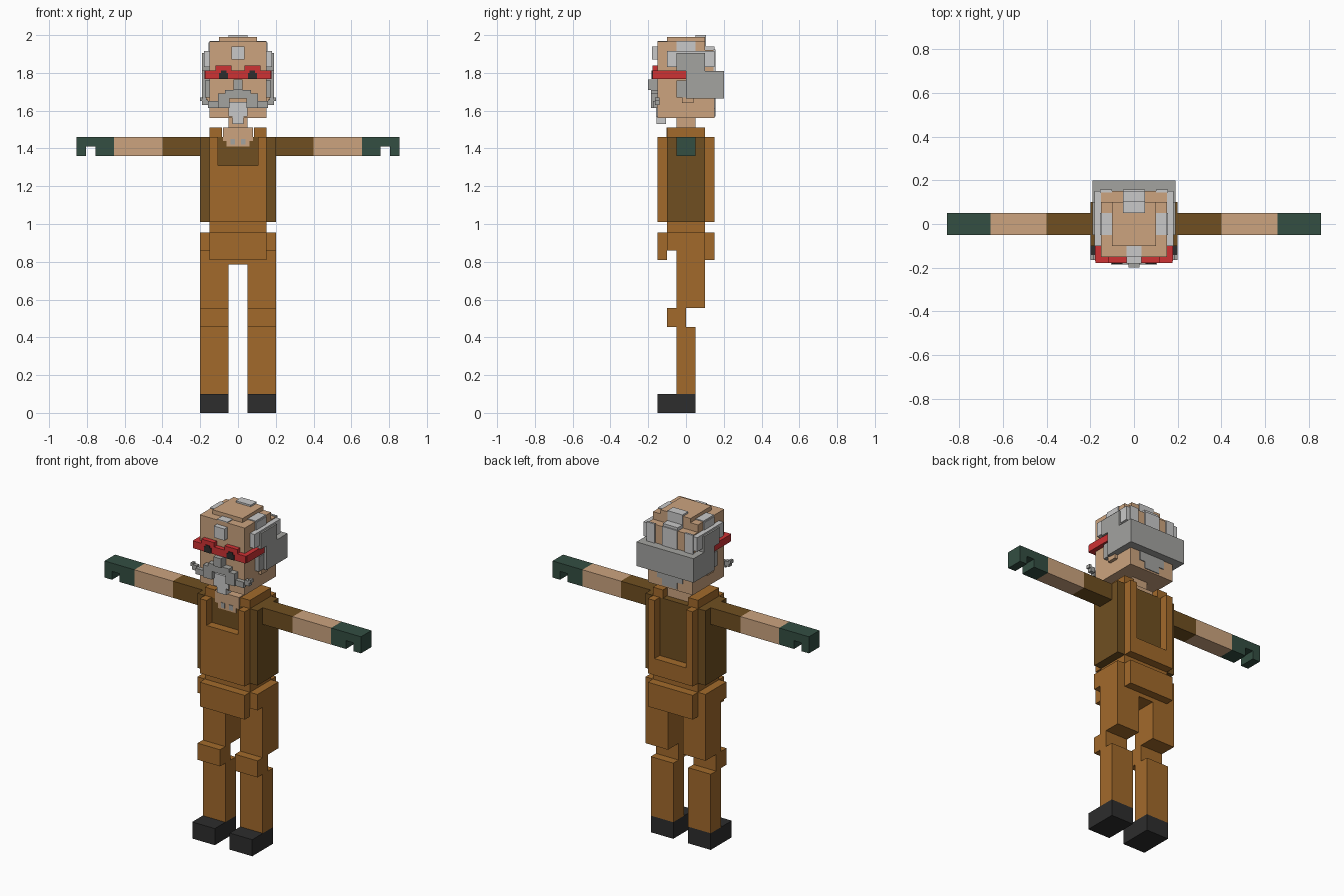
import bpy, bmesh


def material(name, rgb):
    m = bpy.data.materials.new(name)
    lin = [((c / 255 + 0.055) / 1.055) ** 2.4 for c in rgb]
    m.diffuse_color = (*lin, 1)
    return m


BROWN = material("brown cloth", (162, 106, 43))
DARK = material("dark brown cloth", (112, 79, 33))
SKIN = material("skin", (204, 164, 127))
GREEN = material("green glove", (51, 78, 66))
BLACK = material("black", (45, 45, 45))
RED = material("red frame", (206, 50, 52))
GREY = material("grey hair", (163, 163, 160))
LIGHT = material("light grey hair", (201, 201, 201))


def part(name, mat, *boxes, mirror=False):
    """Object made of boxes (x0, x1, y0, y1, z0, z1), optionally mirrored in x."""
    bm = bmesh.new()
    for x0, x1, y0, y1, z0, z1 in boxes:
        for s in ((1, -1) if mirror else (1,)):
            vs = bmesh.ops.create_cube(bm, size=1)["verts"]
            for v in vs:
                v.co = (s * (x0 + x1) / 2 + v.co.x * (x1 - x0),
                        (y0 + y1) / 2 + v.co.y * (y1 - y0),
                        (z0 + z1) / 2 + v.co.z * (z1 - z0))
    me = bpy.data.meshes.new(name)
    bm.to_mesh(me)
    bm.free()
    me.materials.append(mat)
    ob = bpy.data.objects.new(name, me)
    bpy.context.collection.objects.link(ob)
    return ob


# Legs
part("shoes", BLACK, (.05, .2, -.15, .05, 0, .1), mirror=True)
part("shins", BROWN, (.05, .2, -.05, .05, .1, .456), mirror=True)
part("knees", BROWN, (.05, .2, -.1, 0, .456, .556), mirror=True)
part("thighs", BROWN, (.05, .2, -.05, .1, .556, .86), mirror=True)

# Hips and waist
part("pelvis", BROWN, (-.2, .2, -.1, .1, .86, .956), (-.05, .05, -.05, .1, .785, .86))
part("hip_plates", BROWN, (-.15, .15, -.15, -.1, .81, .956), (-.15, .15, .1, .15, .81, .956))
part("waist", BROWN, (-.15, .15, -.1, .1, .956, 1.01))

# Torso: dark shirt under a vest with open neck front and back
part("shirt", DARK, (-.2, .2, -.1, .1, 1.01, 1.46))
part("vest_front", BROWN, (-.15, .15, -.15, -.1, 1.01, 1.31))
part("vest_back", BROWN, (-.15, .15, .1, .15, 1.01, 1.11))
part("vest_sides", BROWN, (.105, .15, -.15, -.1, 1.31, 1.46),
     (.105, .15, .1, .15, 1.11, 1.46), mirror=True)
part("vest_straps", BROWN, (.085, .15, -.1, .1, 1.46, 1.51), mirror=True)
part("chest_skin", SKIN, (-.08, .08, -.104, .06, 1.44, 1.51), (-.06, .06, -.104, -.09, 1.41, 1.44))
part("chest_hair", GREY, (.015, .04, -.107, -.103, 1.42, 1.45), mirror=True)

# Arms and gloves with a gap behind the fingers
part("sleeves", DARK, (.2, .4, -.05, .05, 1.36, 1.46), mirror=True)
part("forearms", SKIN, (.4, .656, -.05, .05, 1.36, 1.46), mirror=True)
part("gloves", GREEN, (.656, .755, -.05, .05, 1.36, 1.46),
     (.755, .805, -.05, .05, 1.41, 1.46), (.805, .855, -.05, .05, 1.36, 1.46), mirror=True)

# Head
part("neck", SKIN, (-.05, .05, -.05, .05, 1.51, 1.56))
part("skull", SKIN, (-.15, .15, -.15, .15, 1.56, 1.92),
     (-.15, .15, -.15, .1, 1.92, 1.965), (-.1, .1, -.1, .1, 1.965, 1.99))
part("ears", SKIN, (.15, .17, -.02, .04, 1.64, 1.7), mirror=True)

# Hair
part("back_hair", GREY, (-.19, .19, .15, .2, 1.665, 1.81))
part("side_hair", GREY, (.15, .19, 0, .15, 1.665, 1.81),
     (.15, .185, -.05, 0, 1.81, 1.87), (.15, .175, -.05, 0, 1.67, 1.76),
     (.15, .19, -.05, .1, 1.81, 1.905), mirror=True)
part("upper_side_hair", LIGHT, (.15, .18, -.1, .15, 1.83, 1.915),
     (.145, .156, -.05, .05, 1.915, 1.96), mirror=True)
part("upper_back_hair", LIGHT, (-.05, .05, .145, .157, 1.81, 1.925),
     (-.05, .05, .1, .15, 1.92, 1.94), (-.05, .05, .05, .105, 1.94, 2.0))
part("back_strands", LIGHT, (.1, .155, .145, .157, 1.81, 1.925), mirror=True)
part("crown_patches", LIGHT, (.1, .152, -.05, .05, 1.96, 1.97), mirror=True)
part("nape_hair", GREY, (-.085, .085, .148, .155, 1.61, 1.67), (-.05, .05, .148, .155, 1.57, 1.61))
part("forelock", LIGHT, (-.035, .035, -.18, -.15, 1.87, 1.94))
part("forelock_root", LIGHT, (-.035, .035, -.15, -.1, 1.94, 1.97))

# Moustache, nose and beard
part("moustache", GREY, (-.07, .07, -.185, -.15, 1.665, 1.71),
     (-.025, .025, -.2, -.15, 1.71, 1.765))
part("moustache_ends", GREY, (.045, .105, -.185, -.15, 1.615, 1.69),
     (.105, .16, -.175, -.15, 1.615, 1.65), (.16, .19, -.165, -.14, 1.63, 1.66),
     (.185, .2, -.165, -.14, 1.65, 1.67), mirror=True)
part("beard", LIGHT, (-.05, .05, -.16, -.15, 1.57, 1.645),
     (-.03, .03, -.155, -.105, 1.53, 1.57))

# Red spectacles with dark eyes
part("spectacle_frame", RED, (-.175, .175, -.178, -.15, 1.768, 1.812))
part("spectacle_rims", RED, (.035, .12, -.178, -.15, 1.812, 1.838),
     (.15, .178, -.17, 0, 1.768, 1.812), mirror=True)
part("eyes", BLACK, (.052, .1, -.182, -.177, 1.768, 1.8),
     (.062, .09, -.182, -.177, 1.8, 1.812), mirror=True)
